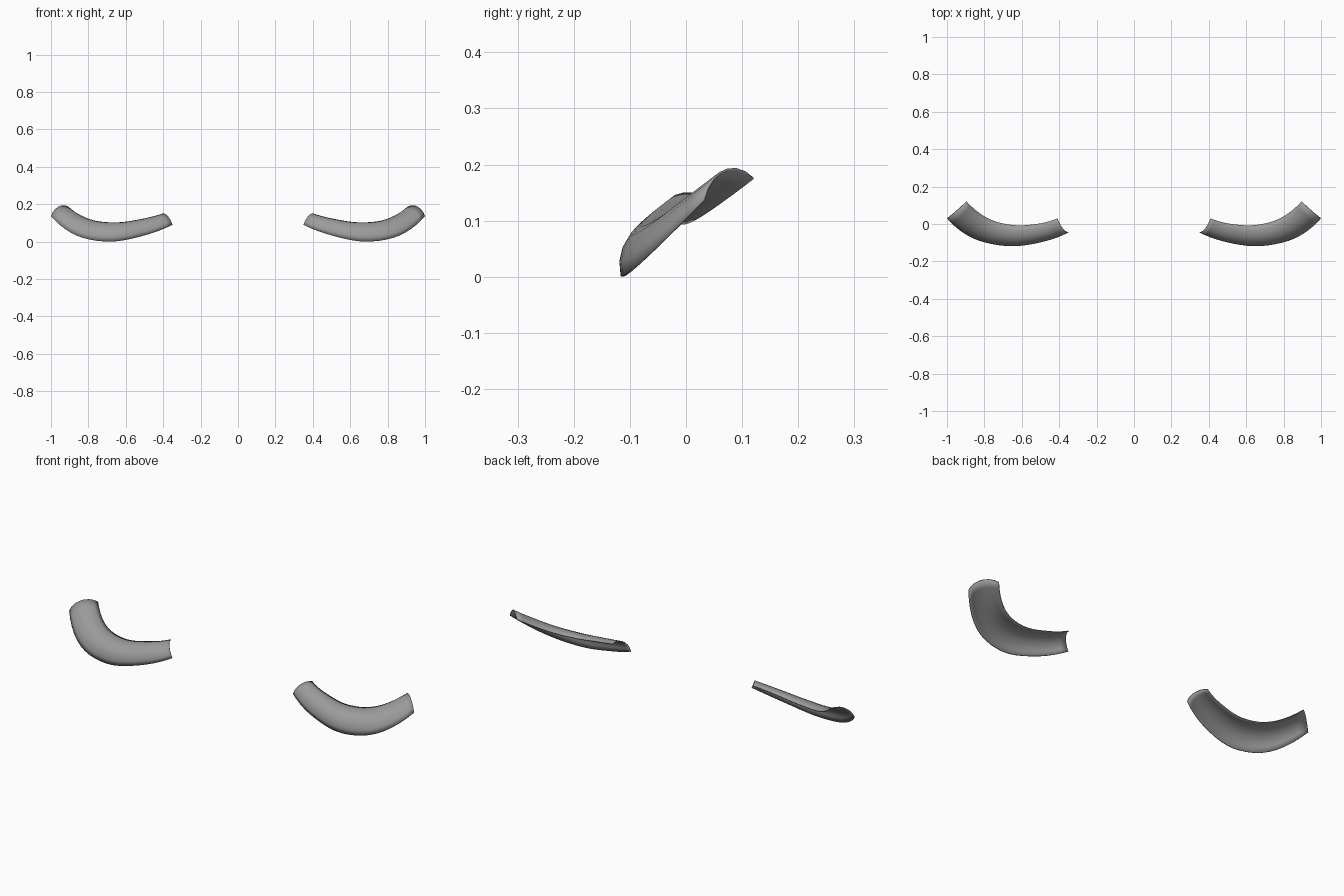
import bpy, math
from mathutils import Vector

if "Cube" in bpy.data.objects:
    bpy.data.objects.remove(bpy.data.objects["Cube"])

# Matching points along both long edges of one trim piece, inner end to outer end
LOWER = [(.35, -.045, .09), (.50, -.098, .033), (.68, -.116, 0), (.86, -.077, .031), (1.0, .03, .137)]
UPPER = [(.41, .03, .144), (.51, .002, .118), (.645, -.006, .097), (.78, .03, .112), (.895, .12, .177)]
# Bulge direction and height at the same stations
OUT = [(.05, -.55, .8), (0, -.65, .76), (0, -.65, .75), (0, -.6, .8), (0, -.1, 1)]
SAG = [(.031, 0, 0), (.038, 0, 0), (.045, 0, 0), (.042, 0, 0), (.035, 0, 0)]
STEPS, SIDES = 5, 7


def spline(pts, t):
    """Catmull-Rom through the points, t counted in segments"""
    p = [Vector(q) for q in pts]
    p = [3 * p[0] - 3 * p[1] + p[2]] + p + [3 * p[-1] - 3 * p[-2] + p[-3]]
    i = min(int(t), len(pts) - 2)
    f = t - i
    a, b, c, d = p[i:i + 4]
    return .5 * (2 * b + (c - a) * f + (2 * a - 5 * b + 4 * c - d) * f**2 + (3 * b - a - 3 * c + d) * f**3)


def section(t):
    """Circular arc from lower edge to upper edge, bulging up and forward"""
    lo, up = spline(LOWER, t), spline(UPPER, t)
    sag = spline(SAG, t).x
    half = (up - lo).length / 2
    chord = (up - lo).normalized()
    out = spline(OUT, t)
    normal = (out - chord * out.dot(chord)).normalized()
    r = (half**2 + sag**2) / (2 * sag)
    ang = math.asin(min(half / r, 1))
    centre = (lo + up) / 2 - normal * (r - sag)
    return [centre + r * (math.sin(a) * chord + math.cos(a) * normal)
            for a in (ang * (2 * k / SIDES - 1) for k in range(SIDES + 1))]


# Mid-grey finish
grey = bpy.data.materials.new("mid_grey")
grey.diffuse_color = (.33, .33, .33, 1)
grey.use_nodes = True
grey.node_tree.nodes["Principled BSDF"].inputs["Base Color"].default_value = grey.diffuse_color


def trim(name, side):
    rows = (len(LOWER) - 1) * STEPS + 1
    verts = [(v.x * side, v.y, v.z) for r in range(rows) for v in section(r / STEPS)]
    w = SIDES + 1
    faces = []
    for r in range(rows - 1):
        for k in range(SIDES):
            f = [r * w + k, (r + 1) * w + k, (r + 1) * w + k + 1, r * w + k + 1]
            faces.append(f if side > 0 else f[::-1])
    me = bpy.data.meshes.new(name)
    me.from_pydata(verts, [], faces)
    me.materials.append(grey)
    ob = bpy.data.objects.new(name, me)
    bpy.context.collection.objects.link(ob)
    # thin shell wall
    m = ob.modifiers.new("wall", 'SOLIDIFY')
    m.thickness = .004
    m.offset = -1
    bpy.context.view_layer.objects.active = ob
    ob.select_set(True)
    bpy.ops.object.shade_smooth_by_angle(angle=math.radians(40))
    ob.select_set(False)


# Mirrored pair of curved trim shells
trim("curved_trim_right", 1)
trim("curved_trim_left", -1)
